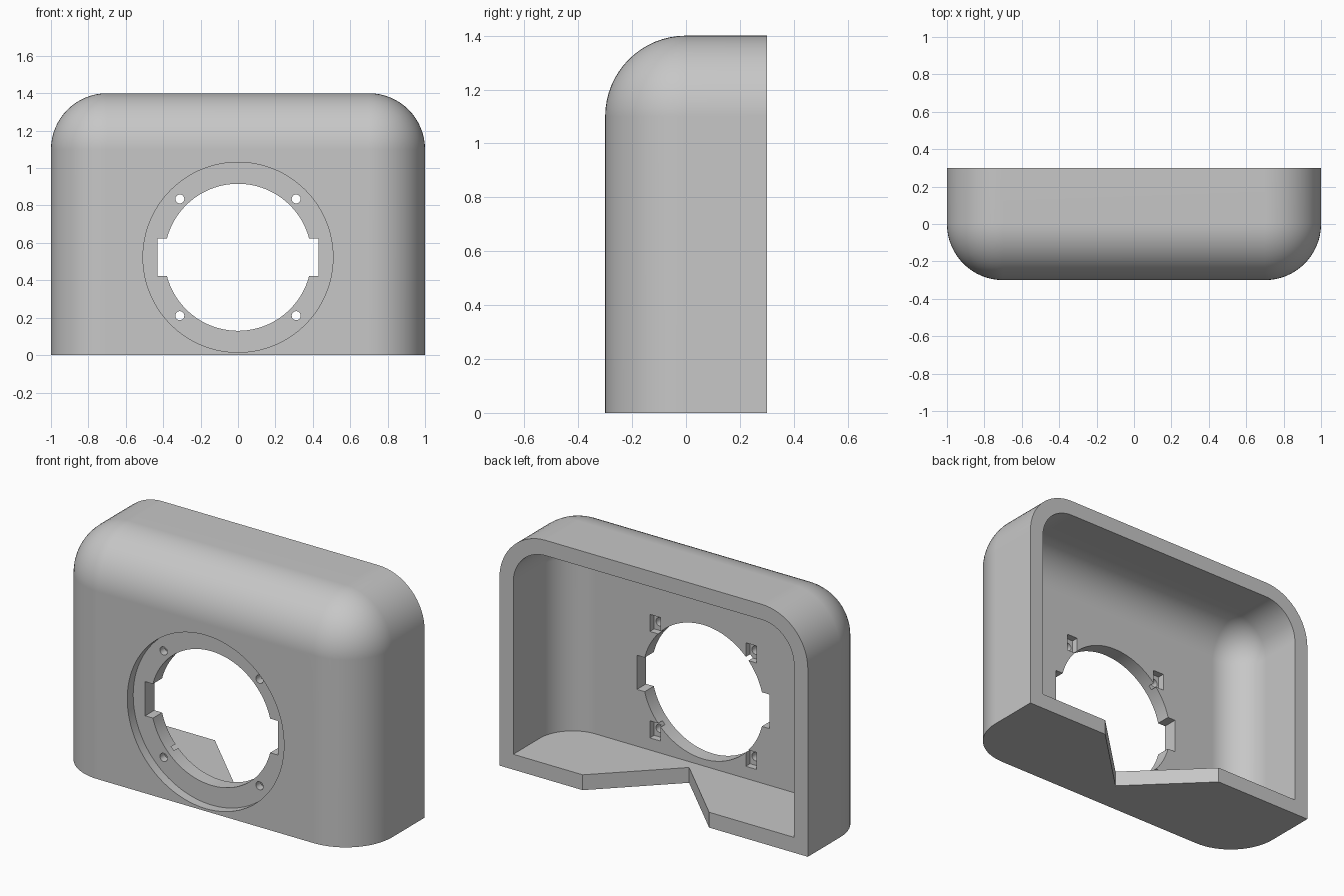
import bpy
import bmesh
from math import radians
from mathutils import Matrix, Vector

cube = bpy.data.objects.get("Cube")
if cube:
    bpy.data.objects.remove(cube, do_unlink=True)

grey = bpy.data.materials.new("plain_grey")
grey.use_nodes = True
colour = (0.57, 0.57, 0.57, 1)
grey.diffuse_color = colour
grey.node_tree.nodes["Principled BSDF"].inputs["Base Color"].default_value = colour


def make_object(name, bm):
    bmesh.ops.recalc_face_normals(bm, faces=bm.faces)
    mesh = bpy.data.meshes.new(name)
    bm.to_mesh(mesh)
    bm.free()
    mesh.materials.append(grey)
    obj = bpy.data.objects.new(name, mesh)
    bpy.context.collection.objects.link(obj)
    return obj


def box(name, low, high, radius=0):
    """Box between two corners; a radius rounds the front, top and side edges."""
    low, high = Vector(low), Vector(high)
    bm = bmesh.new()
    bmesh.ops.create_cube(bm, size=1)
    for v in bm.verts:
        v.co = Vector([lo + (c + 0.5) * (hi - lo) for c, lo, hi in zip(v.co, low, high)])
    if radius:
        def sides(e):
            a, b = e.verts[0].co, e.verts[1].co
            mid = (a + b) / 2
            return (mid.y < high.y - 1e-4) and (mid.z > low.z + 1e-4)
        edges = [e for e in bm.edges if sides(e)]
        bmesh.ops.bevel(bm, geom=edges, offset=radius, offset_type='OFFSET',
                        segments=16, profile=0.5, affect='EDGES')
    return make_object(name, bm)


def cylinder(name, x, z, radius, front, back, sides=96):
    """Cylinder running along the depth axis."""
    bm = bmesh.new()
    place = Matrix.Translation((x, (front + back) / 2, z)) @ Matrix.Rotation(radians(90), 4, 'X')
    bmesh.ops.create_cone(bm, cap_ends=True, segments=sides, radius1=radius,
                          radius2=radius, depth=back - front, matrix=place)
    return make_object(name, bm)


def prism(name, outline, bottom, top):
    bm = bmesh.new()
    face = bm.faces.new([bm.verts.new((x, y, bottom)) for x, y in outline])
    solid = bmesh.ops.extrude_face_region(bm, geom=[face])
    verts = [v for v in solid["geom"] if isinstance(v, bmesh.types.BMVert)]
    bmesh.ops.translate(bm, vec=(0, 0, top - bottom), verts=verts)
    return make_object(name, bm)


# Rounded outer shell
shell = box("housing_shell", (-1, -0.3, 0), (1, 0.3, 1.4), 0.3)

# Cavity open at the back, round recess, opening and side slots
centre = 0.523
cutters = [
    box("cavity_cutter", (-0.91, -0.16, 0.09), (0.91, 0.6, 1.31), 0.21),
    cylinder("recess_cutter", 0, centre, 0.508, -0.4, -0.245, 128),
    cylinder("opening_cutter", 0, centre, 0.393, -0.4, -0.08, 128),
    box("slot_cutter", (-0.43, -0.28, centre - 0.1), (0.43, -0.1, centre + 0.1)),
    # V notch in the floor
    prism("floor_notch_cutter", [(0.05, -0.1), (0.5625, 0.4), (-0.4625, 0.4)], -0.1, 0.13),
]

# Screw holes with rectangular nut pockets behind
for sx in (-1, 1):
    for sz in (-1, 1):
        x, z = sx * 0.311, centre + sz * 0.312
        cutters.append(cylinder("screw_hole_cutter", x, z, 0.024, -0.35, -0.12, 24))
        cutters.append(box("nut_pocket_cutter", (x - 0.035, -0.2, z - 0.05),
                           (x + 0.035, -0.1, z + 0.05)))

bpy.ops.object.select_all(action='DESELECT')
bpy.context.view_layer.objects.active = shell
shell.select_set(True)
for cutter in cutters:
    cutter.hide_render = True
    mod = shell.modifiers.new("cut", 'BOOLEAN')
    mod.operation = 'DIFFERENCE'
    mod.solver = 'EXACT'
    mod.object = cutter
    bpy.ops.object.modifier_apply(modifier=mod.name)
    bpy.data.objects.remove(cutter, do_unlink=True)

# Smooth curves with crisp edges
bpy.ops.object.shade_smooth_by_angle(angle=radians(30))
weighted = shell.modifiers.new("even_normals", 'WEIGHTED_NORMAL')
weighted.keep_sharp = True
